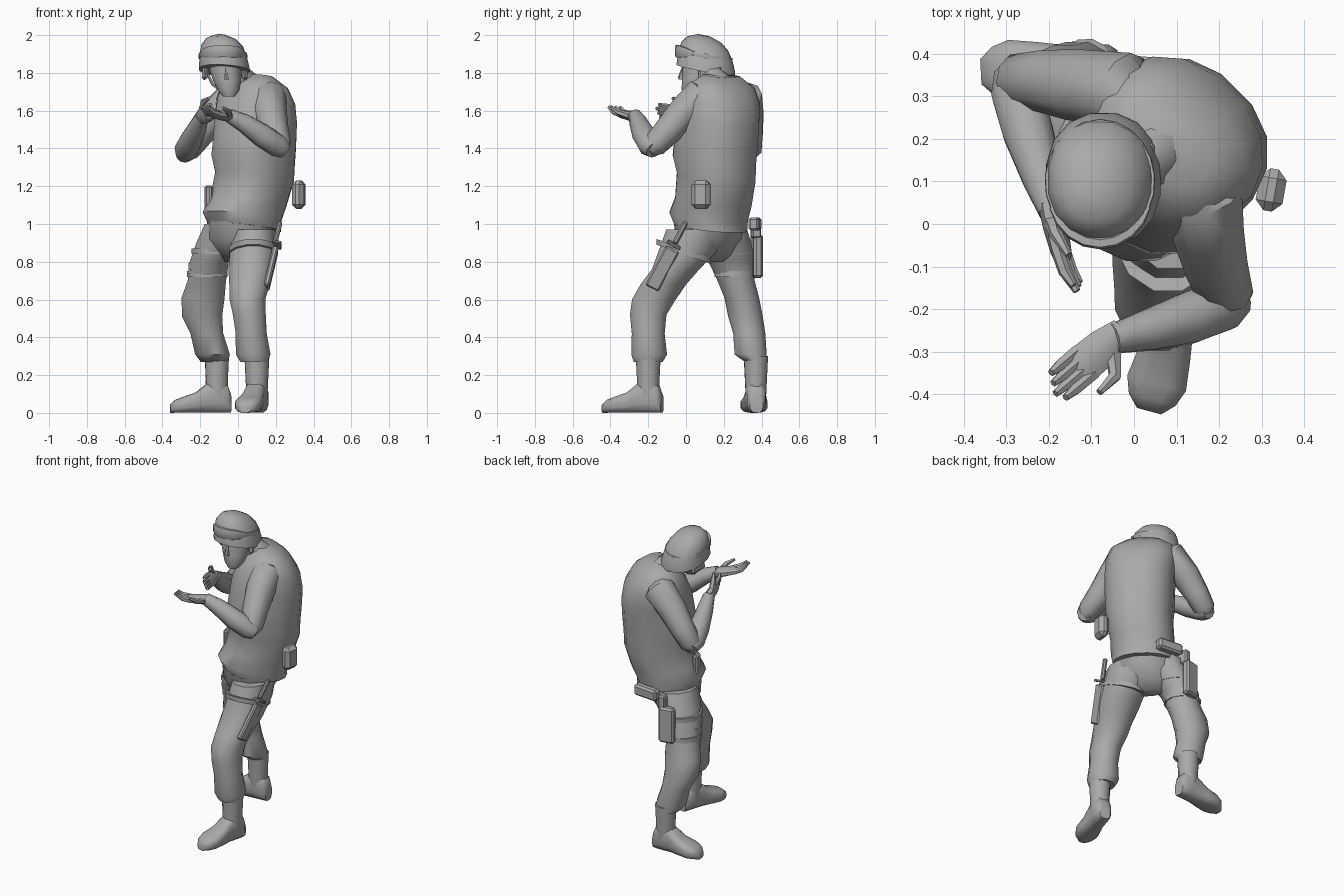
import bpy, bmesh, math
from mathutils import Vector, Matrix

if "Cube" in bpy.data.objects:
    bpy.data.objects.remove(bpy.data.objects["Cube"], do_unlink=True)

grey = bpy.data.materials.new("plain_grey")
grey.use_nodes = True
grey.diffuse_color = (.4, .4, .4, 1)
grey.node_tree.nodes["Principled BSDF"].inputs["Base Color"].default_value = (.4, .4, .4, 1)

UP = Vector((0, 0, 1))
X, Y = Vector((1, 0, 0)), Vector((0, 1, 0))
# the body is turned toward its right: across the shoulders, and front to back
ACROSS = Vector((1, -1, 0)).normalized()
BACK = Vector((1, 1, 0)).normalized()


def finish(name, bm, angle=50):
    bmesh.ops.recalc_face_normals(bm, faces=bm.faces)
    mesh = bpy.data.meshes.new(name)
    bm.to_mesh(mesh)
    bm.free()
    mesh.materials.append(grey)
    mesh.shade_smooth()
    mesh.set_sharp_from_angle(angle=math.radians(angle))
    obj = bpy.data.objects.new(name, mesh)
    bpy.context.collection.objects.link(obj)


def power(value, exponent):
    return math.copysign(abs(value) ** exponent, value)


def loft(name, rings, u=None, v=None, sides=12, square=2, side_hint=UP, angle=50):
    """Skin rounded sections (x, y, z, half_u, half_v); without u and v they follow the path."""
    bm = bmesh.new()
    points = [Vector(r[:3]) for r in rings]
    loops = []
    for i, ring in enumerate(rings):
        ru, rv = u, v
        if u is None:
            along = (points[min(i + 1, len(points) - 1)] - points[max(i - 1, 0)]).normalized()
            ru = along.cross(side_hint).normalized()
            rv = ru.cross(along)
        loop = []
        for k in range(sides):
            t = math.tau * (k + .5) / sides
            loop.append(bm.verts.new(points[i] + ru * ring[3] * power(math.cos(t), 2 / square)
                                     + rv * ring[4] * power(math.sin(t), 2 / square)))
        loops.append(loop)
    for low, high in zip(loops, loops[1:]):
        for k in range(sides):
            j = (k + 1) % sides
            bm.faces.new((low[k], low[j], high[j], high[k]))
    bm.faces.new(loops[0])
    bm.faces.new(loops[-1])
    finish(name, bm, angle)


def tube(name, path, sides=10, **options):
    loft(name, [(*p[:3], p[3], p[3]) for p in path], sides=sides, **options)


def box(name, centre, size, turn=0, lean=Matrix(), bevel=.012):
    bm = bmesh.new()
    bmesh.ops.create_cube(bm, size=1)
    bmesh.ops.scale(bm, vec=size, verts=bm.verts)
    bmesh.ops.bevel(bm, geom=bm.edges[:], offset=bevel, segments=1, affect='EDGES')
    place = Matrix.Translation(centre) @ Matrix.Rotation(math.radians(turn), 4, 'Z') @ lean
    bmesh.ops.transform(bm, matrix=place, verts=bm.verts)
    finish(name, bm, 35)


# Legs and pelvis
loft("left_trouser_leg", [
    (.085, -.2, .27, .075, .08), (.08, -.195, .31, .095, .098), (.07, -.2, .42, .085, .09),
    (.06, -.2, .52, .09, .1), (.05, -.17, .6, .098, .12), (.06, -.12, .68, .11, .125),
    (.07, -.055, .76, .125, .13), (.08, .005, .85, .128, .158), (.085, .05, .97, .115, .16)], X, Y)
loft("right_trouser_leg", [
    (-.125, .37, .27, .075, .06), (-.135, .342, .31, .095, .088), (-.165, .335, .42, .09, .088),
    (-.19, .315, .51, .11, .095), (-.185, .295, .61, .118, .095), (-.165, .265, .7, .105, .102),
    (-.152, .24, .8, .107, .125), (-.095, .21, .9, .13, .14), (-.06, .18, 1, .12, .14)], X, Y)
loft("pelvis", [(0, .13, .8, .09, .045), (0, .13, .85, .15, .1), (.01, .12, .92, .185, .165),
                (.025, .12, 1.04, .19, .185)], ACROSS, BACK)


def boot(name, x, y, heading):
    forward = Vector(heading).normalized()
    across = forward.cross(UP)
    rings = []
    for t, width, height in ((-.075, .035, .1), (-.055, .05, .15), (0, .055, .18), (.055, .055, .155),
                             (.11, .064, .11), (.18, .073, .085), (.22, .058, .07), (.248, .03, .045)):
        rings.append((x + forward.x * t, y + forward.y * t, height / 2, width, height / 2))
    loft(name + "_boot", rings, across, UP, square=3)
    loft(name + "_boot_shaft", [(x, y, .08, .055, .062), (x, y, .18, .06, .06), (x, y, .3, .066, .066)],
         across, forward)


boot("left", .1, -.2, (-.27, -1, 0))
boot("right", -.112, .37, (-1, -.05, 0))

# Torso and vest, with the hem hanging lower at the back
loft("vest", [
    (.035, .13, .98, .185, .19), (.022, .12, 1.04, .198, .205), (.055, .145, 1.12, .193, .2),
    (.088, .16, 1.25, .2, .205), (.08, .15, 1.34, .208, .22), (.087, .158, 1.42, .21, .217),
    (.095, .17, 1.55, .213, .21), (.095, .185, 1.65, .215, .185), (.09, .19, 1.73, .195, .135),
    (.085, .19, 1.785, .115, .07)],
    ACROSS, BACK - UP * .14, sides=16, square=2.3)
tube("collar", [(.06, .18, 1.7, .09), (.025, .15, 1.755, .078), (.005, .135, 1.78, .07)])
tube("neck", [(.05, .17, 1.7, .07), (-.03, .11, 1.8, .06), (-.06, .1, 1.87, .06)])

# Arms
tube("left_upper_arm", [(.12, .15, 1.69, .05), (.16, .07, 1.67, .098), (.172, -.01, 1.59, .088),
                        (.19, -.09, 1.5, .078), (.215, -.165, 1.42, .067), (.222, -.2, 1.39, .04)])
tube("left_forearm", [(.245, -.17, 1.39, .045), (.21, -.19, 1.415, .063), (.125, -.222, 1.47, .063),
                      (.03, -.25, 1.535, .05), (-.05, -.27, 1.575, .036)])
tube("right_upper_arm", [(.04, .25, 1.69, .05), (-.03, .31, 1.665, .098), (-.13, .325, 1.57, .088),
                         (-.21, .335, 1.47, .075), (-.27, .335, 1.39, .067), (-.29, .33, 1.36, .04)])
tube("right_forearm", [(-.285, .36, 1.365, .045), (-.275, .31, 1.39, .063), (-.25, .22, 1.44, .062),
                       (-.215, .11, 1.51, .05), (-.19, .03, 1.57, .035)])


def hand(name, wrist, heading, palm_up, thumb_side, curl):
    """Flat palm, four close fingers and a thumb, curling toward palm_up."""
    f = Vector(heading).normalized()
    n = (Vector(palm_up) - f * Vector(palm_up).dot(f)).normalized()
    s = f.cross(n) * thumb_side
    w = Vector(wrist)
    loft(name + "_palm", [(*(w + f * t), a, b) for t, a, b in
                          ((-.03, .034, .03), (.03, .047, .028), (.09, .05, .022), (.115, .044, .015))],
         s, n, sides=8)
    for k in range(4):
        base = w + f * .085 + s * (.033 - .022 * k)
        reach = .105 - .012 * abs(k - 1)
        tube(f"{name}_finger_{k}", [(*base, .016), (*(base + f * reach * .6 + n * curl * .3), .015),
                                    (*(base + f * reach + n * curl), .009)], sides=6, side_hint=n)
    base = w + f * .02 + s * .025
    tube(name + "_thumb", [(*base, .02), (*(base + s * .045 + f * .035 + n * .015), .016),
                           (*(base + s * .05 + f * .09 + n * .035), .009)], sides=6, side_hint=n)


hand("left_hand", (-.05, -.27, 1.57), (-1, -.85, .15), UP, -1, .03)
hand("right_hand", (-.19, .02, 1.57), (.22, -1, .15), (1, .3, .25), 1, .02)

# Head
loft("face", [(-.048, .015, 1.675, .032, .028), (-.05, .035, 1.71, .06, .06), (-.058, .065, 1.76, .077, .09),
              (-.065, .08, 1.81, .087, .102), (-.072, .09, 1.88, .09, .105)], X, Y)
loft("nose", [(-.06, -.028, 1.765, .015, .012), (-.063, -.028, 1.78, .013, .014),
              (-.067, -.012, 1.83, .009, .01)], X, Y, sides=6)
SLOPE = Vector((0, 1, -.2))
TILT = Vector((1, 0, -.06))
loft("helmet", [(-.072, .105, 1.812, .137, .158), (-.073, .106, 1.835, .135, .156),
                (-.078, .105, 1.89, .126, .144), (-.083, .1, 1.94, .112, .126),
                (-.087, .098, 1.975, .083, .092), (-.09, .096, 1.998, .03, .035)],
     TILT, SLOPE, sides=16, square=2.2, angle=40)
for name, x, sign in (("left", .035, 1), ("right", -.175, -1)):
    box(name + "_helmet_flap", (x, .13, 1.8), (.03, .13, .075), 0, Matrix.Rotation(-.1 * sign, 4, 'Y'))
    tube(name + "_chin_strap", [(x - sign * .01, .1, 1.8, .008), (x - sign * .04, .06, 1.74, .008),
                                (-.05 + sign * .02, 0, 1.69, .008)], sides=6, side_hint=Y)


def band(name, start, stop, steps, height, reach, thick, taper):
    rings = []
    for k in range(steps):
        t = math.radians(start + (stop - start) * k / (steps - 1))
        narrow = 1 - taper * abs(2 * k / (steps - 1) - 1) ** 3
        rings.append((-.08 + reach[0] * math.cos(t), .1 + reach[1] * math.sin(t),
                      1.89 - .17 * reach[1] * math.sin(t), thick * narrow, height * narrow))
    loft(name, rings, sides=8, square=4)


band("goggle_lens", -155, -25, 9, .033, (.125, .146), .014, .6)
band("goggle_strap", -30, 210, 15, .013, (.125, .142), .005, 0)

# Gear on the hips and thighs
box("left_hip_pouch", (.322, .08, 1.155), (.064, .1, .15), -10, bevel=.022)
box("right_hip_pouch", (-.155, .11, 1.14), (.035, .07, .13), 15)
swing = Matrix.Rotation(math.radians(-28), 4, 'X') @ Matrix.Rotation(math.radians(12), 4, 'Y')
box("knife_sheath", (.175, -.125, .765), (.03, .078, .24), 0, swing, .008)
box("knife_guard", (.205, -.065, .89), (.05, .08, .015), 0, swing, .004)
box("knife_grip", (.21, -.03, .955), (.024, .03, .13), 0, swing, .008)
box("belt_holder", (.03, .365, 1), (.17, .055, .07), -5)
box("holster", (-.125, .375, .83), (.1, .05, .23), 12)
box("pistol_grip", (-.09, .37, .97), (.045, .05, .09), 12, bevel=.008)
box("thigh_pouch", (-.245, .24, .765), (.03, .08, .08), -5)
for name, x, y, z, a, b, dip in (("left", .08, -.012, .84, .131, .15, -.35),
                                 ("right_upper", -.13, .227, .84, .12, .135, 0),
                                 ("right_lower", -.162, .258, .72, .111, .11, 0)):
    loft(name + "_thigh_strap", [(x, y, z, a, b), (x, y, z + .03, a, b)], X, Vector((0, 1, dip)))
